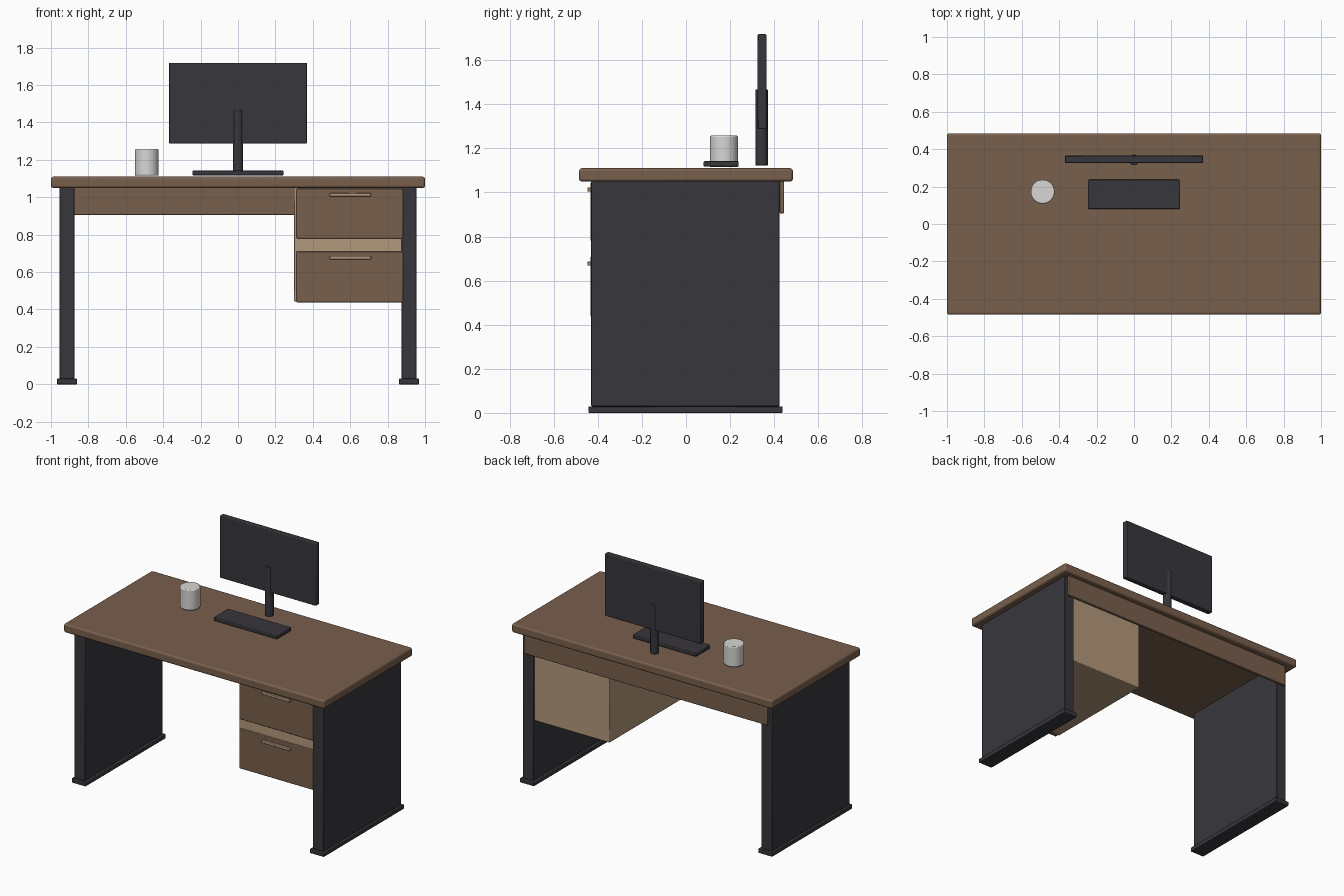
import bpy

cube = bpy.data.objects.get("Cube")
if cube:
    bpy.data.objects.remove(cube, do_unlink=True)


def material(name, r, g, b):
    mat = bpy.data.materials.new(name)
    mat.use_nodes = True
    mat.diffuse_color = (r, g, b, 1)
    mat.node_tree.nodes["Principled BSDF"].inputs["Base Color"].default_value = (r, g, b, 1)
    return mat


brown_wood = material("brown wood", 0.19, 0.115, 0.073)
light_wood = material("light wood", 0.45, 0.32, 0.2)
charcoal = material("charcoal", 0.039, 0.037, 0.045)
white = material("off white", 0.68, 0.68, 0.66)


def finish(obj, name, mat, bevel, segments):
    obj.name = name
    obj.data.materials.append(mat)
    bpy.ops.object.shade_smooth_by_angle()
    if bevel:
        mod = obj.modifiers.new("Soft edges", 'BEVEL')
        mod.width = bevel
        mod.segments = segments
        mod.limit_method = 'ANGLE'
    return obj


def box(name, mat, x, y, z, bevel=0.004, segments=2):
    """Box from its (min, max) extents on each axis."""
    spans = (x, y, z)
    bpy.ops.mesh.primitive_cube_add(size=1, location=[sum(s) / 2 for s in spans])
    obj = bpy.context.object
    obj.scale = [s[1] - s[0] for s in spans]
    bpy.ops.object.transform_apply(location=False, rotation=False, scale=True)
    return finish(obj, name, mat, bevel, segments)


def cylinder(name, mat, x, y, radius, z, bevel):
    bpy.ops.mesh.primitive_cylinder_add(vertices=32, radius=radius, depth=z[1] - z[0],
                                        location=(x, y, sum(z) / 2))
    return finish(bpy.context.object, name, mat, bevel, 2)


# Desktop and rear apron
box("desktop", brown_wood, (-1, 1), (-0.485, 0.485), (1.05, 1.11), 0.012, 3)
box("back_apron", brown_wood, (-0.935, 0.935), (0.425, 0.445), (0.905, 1.052))

# Side panels on foot rails
for side, sign in (("left", 1), ("right", -1)):
    box(side + "_side_panel", charcoal, sorted((sign * 0.875, sign * 0.955)),
        (-0.43, 0.425), (0.03, 1.052))
    box(side + "_foot_rail", charcoal, sorted((sign * 0.86, sign * 0.968)),
        (-0.442, 0.438), (0, 0.03))

# Drawer cabinet with two fronts and handles
box("drawer_cabinet", light_wood, (0.3, 0.877), (-0.415, 0.41), (0.442, 1.052))
for level, z in (("upper", (0.78, 1.046)), ("lower", (0.438, 0.71))):
    box(level + "_drawer_front", brown_wood, (0.313, 0.882), (-0.433, -0.412), z)
    box(level + "_drawer_handle", light_wood, (0.49, 0.71), (-0.447, -0.43),
        (z[1] - 0.042, z[1] - 0.023), 0.003)

# Screen, its post, and keyboard
box("monitor_screen", charcoal, (-0.37, 0.37), (0.325, 0.365), (1.288, 1.718), 0.005)
cylinder("monitor_post", charcoal, 0, 0.343, 0.028, (1.123, 1.467), 0.002)
box("keyboard", charcoal, (-0.243, 0.243), (0.08, 0.238), (1.117, 1.142))

# Cup
cylinder("cup", white, -0.488, 0.172, 0.064, (1.115, 1.258), 0.006)
